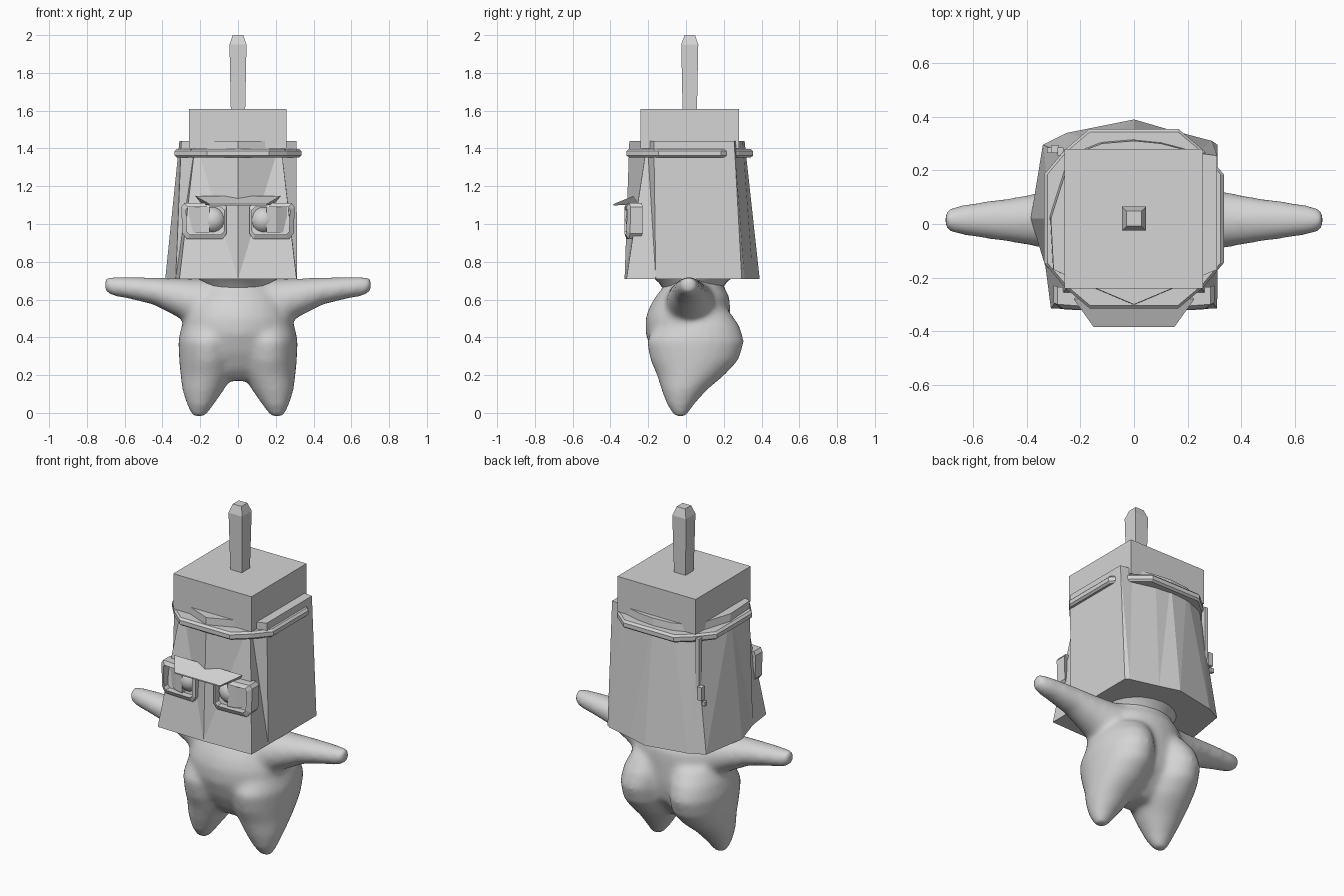
import bpy, bmesh, math
from mathutils import Vector, Matrix

if "Cube" in bpy.data.objects:
    bpy.data.objects.remove(bpy.data.objects["Cube"])

grey = bpy.data.materials.new("light grey")
grey.diffuse_color = (0.66, 0.66, 0.66, 1)
grey.use_nodes = True
grey.node_tree.nodes["Principled BSDF"].inputs["Base Color"].default_value = grey.diffuse_color
CY = 0.02  # y of the helmet's middle


def finish(name, bm):
    bmesh.ops.recalc_face_normals(bm, faces=bm.faces)
    me = bpy.data.meshes.new(name)
    bm.to_mesh(me)
    bm.free()
    me.materials.append(grey)
    ob = bpy.data.objects.new(name, me)
    bpy.context.collection.objects.link(ob)
    return ob


def loft(bm, rings, caps=True):
    """Skin a list of equally long point rings."""
    vs = [[bm.verts.new(p) for p in r] for r in rings]
    n = len(vs[0])
    for a, b in zip(vs, vs[1:]):
        for i in range(n):
            bm.faces.new((a[i], a[(i + 1) % n], b[(i + 1) % n], b[i]))
    if caps:
        bm.faces.new(vs[0][::-1])
        bm.faces.new(vs[-1])


def solid(name, rings, caps=True):
    bm = bmesh.new()
    loft(bm, rings, caps)
    return finish(name, bm)


def rect(cx, cy, z, hx, hy):
    return [(cx + sx * hx, cy + sy * hy, z) for sx, sy in ((-1, -1), (1, -1), (1, 1), (-1, 1))]


def box(name, x0, x1, y0, y1, z0, z1):
    c = ((x0 + x1) / 2, (y0 + y1) / 2)
    h = ((x1 - x0) / 2, (y1 - y0) / 2)
    return solid(name, [rect(*c, z0, *h), rect(*c, z1, *h)])


def ellipse(c, u, v, n=24):
    c, u, v = Vector(c), Vector(u), Vector(v)
    return [c + u * math.cos(t) + v * math.sin(t)
            for t in (2 * math.pi * i / n for i in range(n))]


# body: torso, legs with rounded rear, and arms fused into one smooth skin
bm = bmesh.new()
torso = [(0.17, 0.01, 0.07, 0.08), (0.23, 0.01, 0.17, 0.14), (0.32, 0.02, 0.27, 0.20),
         (0.42, 0.01, 0.29, 0.225), (0.50, 0.01, 0.29, 0.225), (0.56, 0.02, 0.27, 0.215),
         (0.62, 0.035, 0.25, 0.195), (0.665, 0.04, 0.20, 0.16), (0.70, 0.04, 0.19, 0.16)]
loft(bm, [ellipse((0, y, z), (rx, 0, 0), (0, ry, 0)) for z, y, rx, ry in torso])
leg = [(-0.02, 0.208, -0.03, 0.035, 0.03), (0.04, 0.20, -0.03, 0.07, 0.07),
       (0.12, 0.185, -0.01, 0.11, 0.12), (0.20, 0.165, 0.025, 0.14, 0.18),
       (0.28, 0.16, 0.045, 0.152, 0.235), (0.38, 0.16, 0.05, 0.157, 0.26),
       (0.46, 0.15, 0.06, 0.15, 0.225), (0.54, 0.13, 0.05, 0.13, 0.18)]
arm = [(0.10, 0.56, 0.03, 0.15, 0.15), (0.24, 0.585, 0.02, 0.125, 0.125),
       (0.34, 0.615, 0.015, 0.098, 0.105), (0.45, 0.645, 0.015, 0.072, 0.085),
       (0.58, 0.662, 0.015, 0.058, 0.067), (0.67, 0.67, 0.015, 0.050, 0.052),
       (0.705, 0.68, 0.015, 0.036, 0.038)]
for s in (1, -1):
    loft(bm, [ellipse((s * x, y, z), (rx, 0, 0), (0, ry, 0)) for z, x, y, rx, ry in leg])
    loft(bm, [ellipse((s * x, y, z), (0, ry, 0), (0, 0, rz)) for x, z, y, rz, ry in arm])
body = finish("body", bm)
m = body.modifiers.new("fuse", 'REMESH')
m.mode, m.voxel_size, m.use_smooth_shade = 'VOXEL', 0.014, True
m = body.modifiers.new("soften", 'SMOOTH')
m.factor, m.iterations = 0.5, 20

# neck collar flaring up into the helmet
collar = solid("neck_collar", [ellipse((0, 0.035, z), (rx, 0, 0), (0, ry, 0))
                               for z, rx, ry in ((.655, .17, .155), (.69, .195, .18), (.712, .21, .205))])
for f in collar.data.polygons:
    f.use_smooth = len(f.vertices) == 4

# helmet wall: tapered block, each entry is bottom x, y then top x, y
wall = [(0, -.325, 0, -.30), (.31, -.315, .225, -.205), (.312, -.16, .31, -.17),
        (.312, .295, .31, .255), (.29, .31, .235, .265), (.12, .355, .10, .30),
        (0, .39, 0, .31), (-.25, .34, -.12, .30), (-.34, .295, -.235, .255),
        (-.385, .02, -.31, .02), (-.33, -.16, -.30, -.17), (-.31, -.315, -.225, -.205)]
bm = bmesh.new()
loft(bm, [[(a, b, 0.71) for a, b, _, _ in wall], [(a, b, 1.44) for _, _, a, b in wall]])
bmesh.ops.triangulate(bm, faces=[f for f in bm.faces if len(f.verts) == 4])
finish("helmet_wall", bm)

# cap block and top post
box("cap_block", -0.26, 0.257, -0.24, 0.28, 1.40, 1.61)
solid("top_post", [rect(0, CY, z, h, h) for z, h in ((1.60, .038), (1.95, .045), (2.0, .028))])

# four bands with angled ends, one per side
for i, side in enumerate(("front", "right", "back", "left")):
    turn = Matrix.Translation((0, CY, 0)) @ Matrix.Rotation(i * math.pi / 2, 4, 'Z')
    rings = []
    for z, g in ((1.352, .012), (1.362, 0), (1.386, 0), (1.398, .012)):
        pts = [(-.26, -.255 + g), (-.165, -.335 + g), (.165, -.335 + g), (.26, -.255 + g),
               (.225, -.225), (.13, -.20), (-.13, -.20), (-.225, -.225)]
        rings.append([turn @ Vector((x, y, z)) for x, y in pts])
    solid(side + "_band", rings)

# goggles: rounded frames, eyeballs and slanted outer lids
outer = [(.06, .95), (.08, .92), (.27, .92), (.295, .95), (.30, 1.09), (.285, 1.11), (.08, 1.11), (.06, 1.09)]
inner = [(.075, .96), (.09, .945), (.255, .945), (.27, .96), (.275, 1.075), (.265, 1.09), (.09, 1.09), (.075, 1.075)]
for s, side in ((-1, "left"), (1, "right")):
    def ring(pts, y):
        return [(s * x, y + max(0, x - .24) * .35, z) for x, z in pts]
    solid(side + "_goggle_frame", [ring(inner, -.25), ring(outer, -.25), ring(outer, -.315),
                                   ring(inner, -.325), ring(inner, -.25)], False)
    bm = bmesh.new()
    bmesh.ops.create_uvsphere(bm, u_segments=20, v_segments=12, radius=0.07)
    bmesh.ops.translate(bm, verts=bm.verts, vec=(s * 0.135, -0.25, 1.02))
    eye = finish(side + "_eye", bm)
    for f in eye.data.polygons:
        f.use_smooth = True
    lid = [(.15, -.315), (.20, -.305), (.26, -.265), (.26, -.20), (.15, -.20)]
    solid(side + "_eye_lid", [[(s * x, y, z) for x, y in lid] for z in (.955, 1.09)])

# wedge brim above the goggles
solid("brim", [
    [(-.15, -.385, 1.098), (.15, -.385, 1.098), (.19, -.25, 1.105), (-.19, -.25, 1.105)],
    [(-.15, -.385, 1.105), (.15, -.385, 1.105), (.225, -.28, 1.148), (-.225, -.28, 1.148)]])

# hanging rod and latch on the rear left corner
box("corner_rod", -.285, -.262, .255, .285, 1.06, 1.38)
box("rod_latch", -.31, -.28, .265, .295, 1.02, 1.10)
box("rod_stud", -.325, -.305, .265, .285, 0.99, 1.015)
